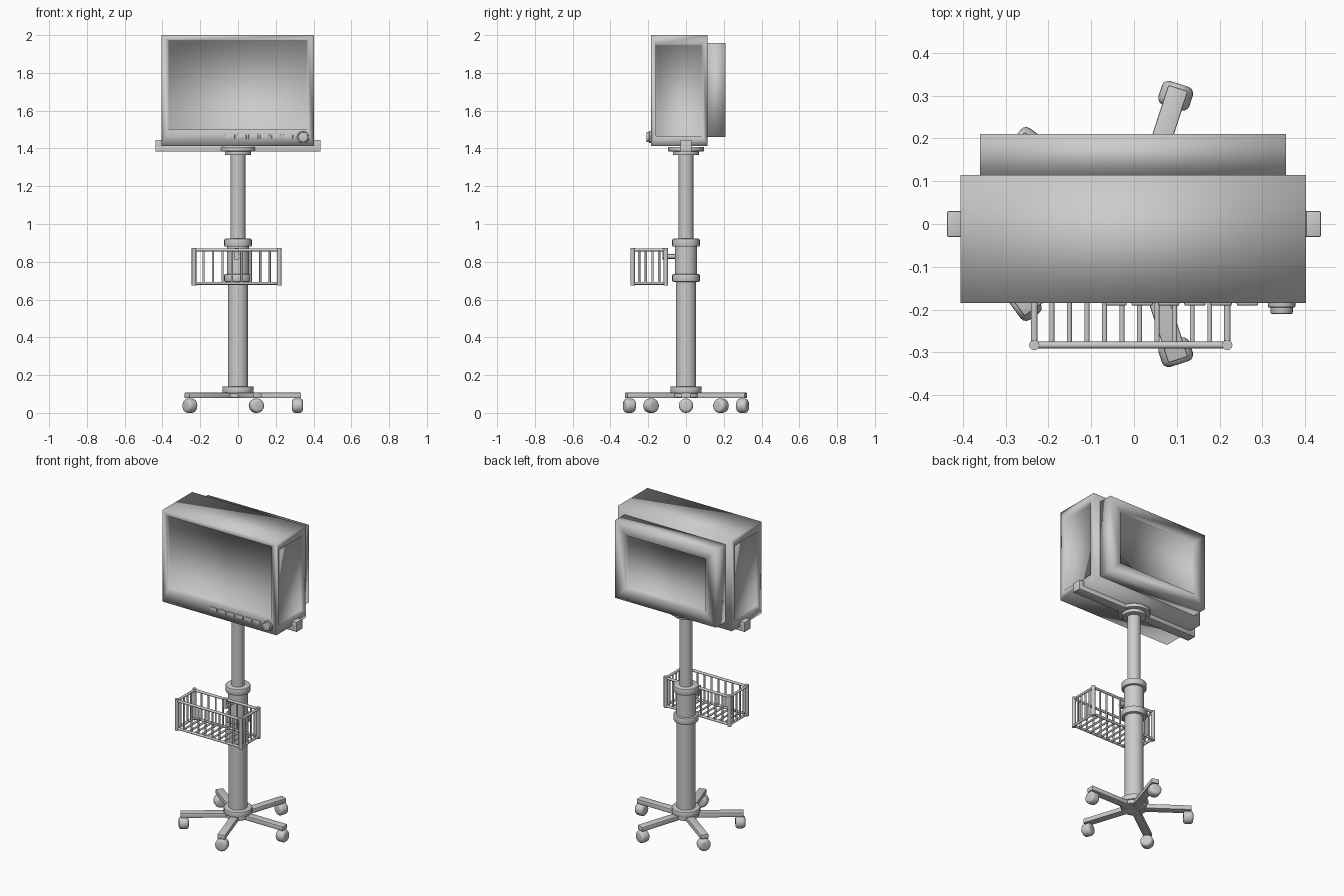
import bpy, bmesh, math
from mathutils import Matrix, Vector

if "Cube" in bpy.data.objects:
    bpy.data.objects.remove(bpy.data.objects["Cube"])


def rod(bm, a, b, r, n=24, r2=None):
    a, b = Vector(a), Vector(b)
    rot = (b - a).to_track_quat('Z', 'Y').to_matrix().to_4x4()
    bmesh.ops.create_cone(bm, cap_ends=True, segments=n, radius1=r,
                          radius2=r if r2 is None else r2, depth=(b - a).length,
                          matrix=Matrix.Translation((a + b) / 2) @ rot)


def box(bm, lo, hi, turn=0.0):
    lo, hi = Vector(lo), Vector(hi)
    bmesh.ops.create_cube(bm, size=1, matrix=Matrix.Rotation(turn, 4, 'Z')
                          @ Matrix.Translation((lo + hi) / 2)
                          @ Matrix.Diagonal((*(hi - lo), 1)))


def recess(bm, normal, lo, hi, depth):
    """Sink a rectangular panel into the box face that points along normal."""
    bm.normal_update()
    face = max((f for f in bm.faces if f.normal.dot(Vector(normal)) > 0.99),
               key=lambda f: f.calc_area())
    bmesh.ops.inset_region(bm, faces=[face], thickness=0.02, use_even_offset=True)
    c = face.calc_center_median()
    axes = [i for i in range(3) if normal[i] == 0]
    for v in face.verts:
        for k, i in enumerate(axes):
            v.co[i] = hi[k] if v.co[i] > c[i] else lo[k]
    bm.normal_update()
    bmesh.ops.inset_region(bm, faces=[face], thickness=0.003, depth=-depth,
                           use_even_offset=True)


def finish(name, bm, bevel=0.0, soft=False, segments=2):
    bm.normal_update()
    if bevel:
        edges = [e for e in bm.edges if e.calc_face_angle(0) > math.radians(40)]
        bmesh.ops.bevel(bm, geom=edges, offset=bevel, segments=segments,
                        profile=0.5, affect='EDGES')
    me = bpy.data.meshes.new(name)
    bm.to_mesh(me)
    bm.free()
    ob = bpy.data.objects.new(name, me)
    bpy.context.collection.objects.link(ob)
    bpy.ops.object.select_all(action='DESELECT')
    ob.select_set(True)
    bpy.context.view_layer.objects.active = ob
    if soft:
        bpy.ops.object.shade_smooth()
    else:
        bpy.ops.object.shade_smooth_by_angle(angle=math.radians(40))
    return ob


# Monitor case with recessed screen and side panels
bm = bmesh.new()
box(bm, (-0.405, -0.185, 1.413), (0.402, 0.115, 2.0))
recess(bm, (0, -1, 0), (-0.37, 1.50), (0.367, 1.97), 0.02)
for s in (-1, 1):
    recess(bm, (s, 0, 0), (-0.16, 1.465), (0.087, 1.95), 0.015)
finish("monitor_case", bm, soft=True)

# Rear housing with recessed back panel
bm = bmesh.new()
box(bm, (-0.36, 0.113, 1.46), (0.355, 0.21, 1.957))
recess(bm, (0, 1, 0), (-0.285, 1.535), (0.28, 1.88), 0.02)
finish("monitor_back", bm, soft=True)

# Buttons and knob
bm = bmesh.new()
for i in range(6):
    x = -0.042 + i * 0.0614
    box(bm, (x - 0.025, -0.191, 1.449), (x + 0.025, -0.17, 1.474))
finish("buttons", bm, 0.004)
bm = bmesh.new()
rod(bm, (0.345, -0.17, 1.46), (0.345, -0.195, 1.46), 0.032)
rod(bm, (0.345, -0.17, 1.46), (0.345, -0.21, 1.46), 0.026)
finish("knob", bm, 0.003)

# Cradle holding the monitor
bm = bmesh.new()
box(bm, (-0.437, -0.03, 1.383), (0.437, 0.03, 1.413))
for x in (-0.437, 0.402):
    box(bm, (x, -0.03, 1.39), (x + 0.035, 0.03, 1.445))
finish("cradle", bm, 0.003)
bm = bmesh.new()
rod(bm, (0, 0, 1.385), (0, 0, 1.408), 0.095, 32)
rod(bm, (0, 0, 1.364), (0, 0, 1.387), 0.07, 32)
finish("cradle_plate", bm, 0.004)

# Telescopic column
bm = bmesh.new()
rod(bm, (0, 0, 0.85), (0, 0, 1.37), 0.039, 32)
finish("upper_column", bm)
bm = bmesh.new()
rod(bm, (0, 0, 0.1), (0, 0, 0.72), 0.054, 32)
rod(bm, (0, 0, 0.70), (0, 0, 0.91), 0.058, 32)
finish("lower_column", bm)
bm = bmesh.new()
for z in (0.88, 0.693):
    rod(bm, (0, 0, z), (0, 0, z + 0.042), 0.073, 32)
rod(bm, (0, 0, 0.103), (0, 0, 0.14), 0.083, 32)
finish("collars", bm, 0.006)

# Five-legged base and casters
legs, casters = bmesh.new(), bmesh.new()
rod(legs, (0, 0, 0.08), (0, 0, 0.108), 0.075, 32)
for i in range(5):
    a = i * math.tau / 5
    d = Vector((math.cos(a), math.sin(a), 0))
    box(legs, (0, -0.024, 0.078), (0.334, 0.024, 0.107), a)
    up = Vector((0, 0, 0.038))
    rod(casters, d * 0.286 + up, d * 0.344 + up, 0.038)
finish("base_legs", legs, 0.004)
finish("casters", casters, 0.016, segments=3)

# Wire basket
X0, X1, Y0, Y1, Z0, Z1 = -0.233, 0.218, -0.283, -0.107, 0.686, 0.863
bm = bmesh.new()
for x in (X0, X1):
    for y in (Y0, Y1):
        rod(bm, (x, y, Z0 - 0.011), (x, y, Z1 + 0.011), 0.012, 12)
for z in (Z0, Z1):
    for y in (Y0, Y1):
        rod(bm, (X0, y, z), (X1, y, z), 0.008, 12)
    for x in (X0, X1):
        rod(bm, (x, Y0, z), (x, Y1, z), 0.008, 12)
for i in range(1, 9):
    x = X0 + (X1 - X0) * i / 9
    for y in (Y0, Y1):
        rod(bm, (x, y, Z0), (x, y, Z1), 0.006, 10)
for i in range(1, 5):
    y = Y0 + (Y1 - Y0) * i / 5
    for x in (X0, X1):
        rod(bm, (x, y, Z0), (x, y, Z1), 0.006, 10)
for i in range(1, 11):
    x = X0 + (X1 - X0) * i / 11
    rod(bm, (x, Y0, Z0), (x, Y1, Z0), 0.006, 10)
finish("basket", bm)

# Bracket joining basket to column
bm = bmesh.new()
rod(bm, (0, -0.03, 0.828), (0, -0.125, 0.828), 0.012, 16)
box(bm, (-0.018, -0.125, 0.812), (0.005, -0.1, 0.872))
finish("basket_bracket", bm)
